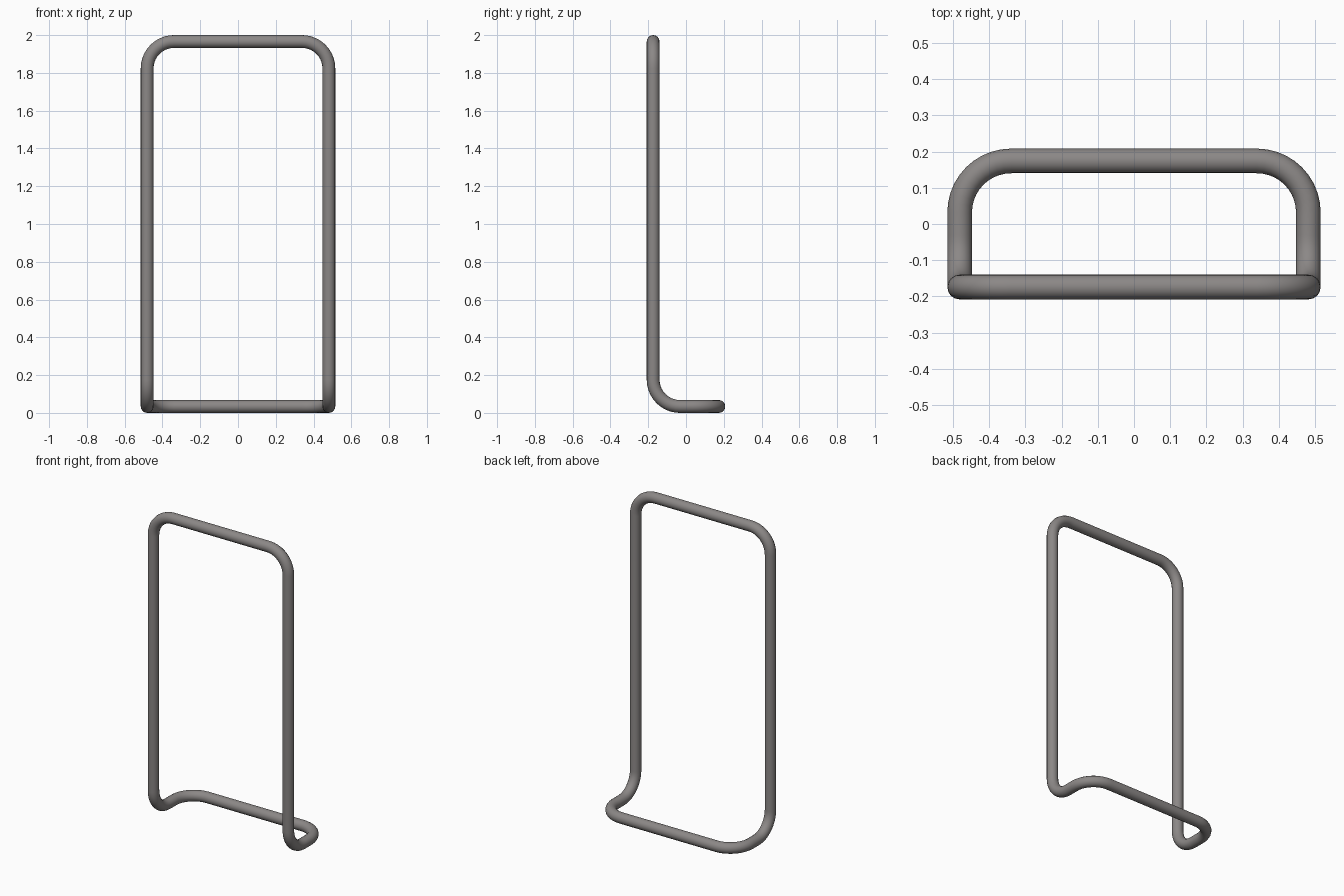
import bpy
import math
from mathutils import Vector

cube = bpy.data.objects.get("Cube")
if cube:
    bpy.data.objects.remove(cube, do_unlink=True)

TUBE = 0.034     # tube radius
BEND = 0.142     # centreline bend radius
STEPS = 10       # segments per bend
X, Y, TOP = 0.481, 0.174, 2 - TUBE

# Warm grey metal
metal = bpy.data.materials.new("warm grey metal")
metal.use_nodes = True
colour = (0.26, 0.245, 0.24, 1)
metal.diffuse_color = colour
metal.node_tree.nodes["Principled BSDF"].inputs["Base Color"].default_value = colour


def bend(prev, corner, nxt):
    """Points of a quarter-circle bend rounding a right-angled corner."""
    a = (prev - corner).normalized() * BEND
    b = (nxt - corner).normalized() * BEND
    centre = corner + a + b
    for i in range(STEPS + 1):
        t = i / STEPS * math.pi / 2
        yield centre - b * math.cos(t) - a * math.sin(t)


# Closed path: upright loop at the front, base loop running to the back
half = [Vector((X, -Y, TOP)), Vector((X, -Y, TUBE)), Vector((X, Y, TUBE))]
corners = half + [Vector((-p.x, p.y, p.z)) for p in reversed(half)]
path = []
for i, corner in enumerate(corners):
    path += bend(corners[i - 1], corner, corners[(i + 1) % len(corners)])

# Bent tube frame
curve = bpy.data.curves.new("tube_frame", "CURVE")
curve.dimensions = "3D"
curve.bevel_depth = TUBE
curve.bevel_resolution = 6
spline = curve.splines.new("POLY")
spline.points.add(len(path) - 1)
for point, co in zip(spline.points, path):
    point.co = (*co, 1)
spline.use_cyclic_u = True
curve.materials.append(metal)

frame = bpy.data.objects.new("tube_frame", curve)
bpy.context.collection.objects.link(frame)
bpy.ops.object.select_all(action="DESELECT")
frame.select_set(True)
bpy.context.view_layer.objects.active = frame
bpy.ops.object.convert(target="MESH")
bpy.ops.object.shade_smooth_by_angle(angle=math.radians(40))
